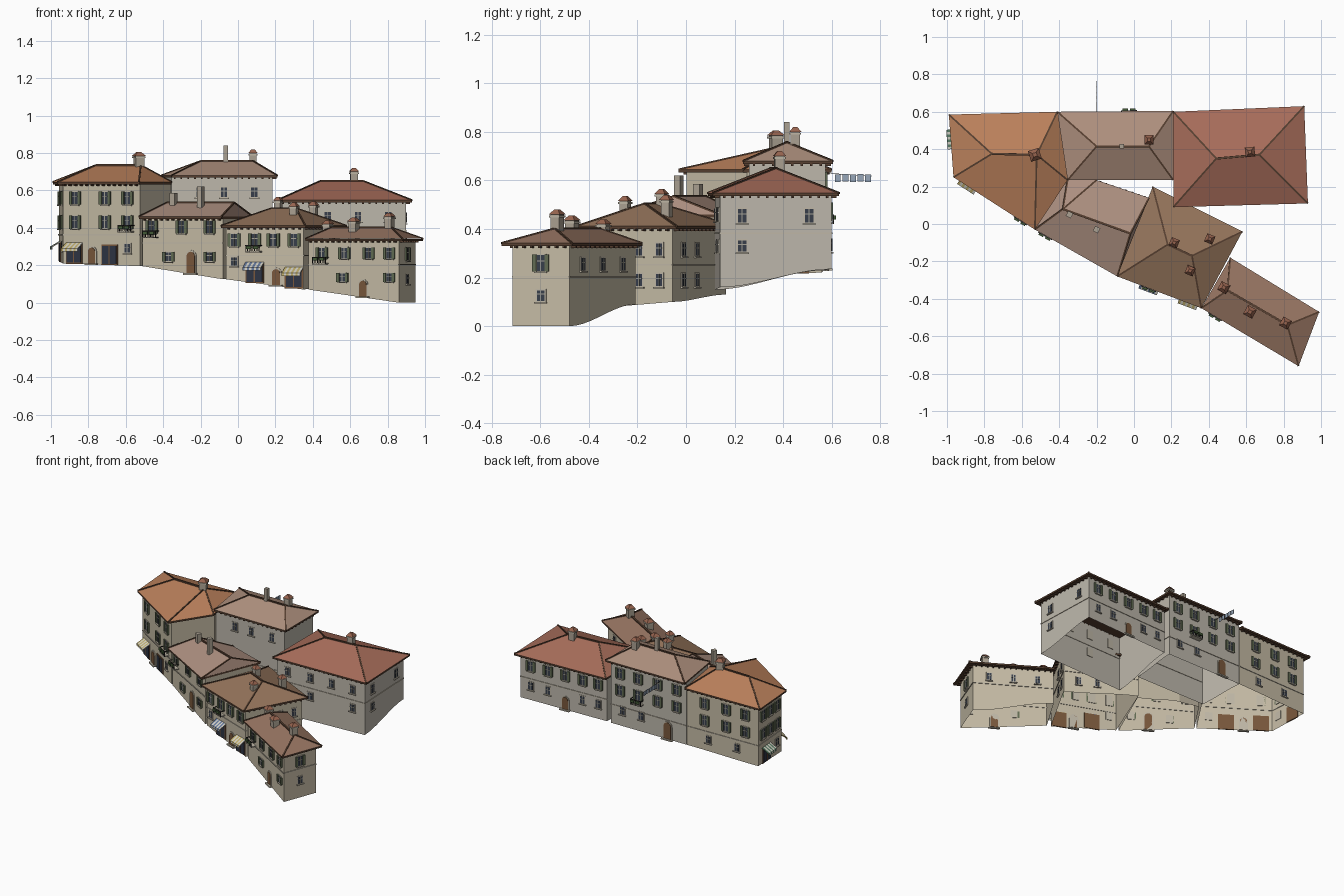
import bpy, bmesh, math
from mathutils import Vector

if "Cube" in bpy.data.objects:
    bpy.data.objects.remove(bpy.data.objects["Cube"])

parts = {}
def lin(c): return tuple((v / 255) ** 2.2 for v in c) + (1,)

def solid(part, col, a, b):
    """Closed solid between two rings of points, gathered by part name."""
    bm = parts.setdefault(part, (bmesh.new(), col))[0]
    va, vb = [bm.verts.new(p) for p in a], [bm.verts.new(p) for p in b]
    n = len(a)
    for i in range(n):
        j = (i + 1) % n
        bm.faces.new((va[i], va[j], vb[j], vb[i]))
    bm.faces.new(va[::-1]); bm.faces.new(vb)

def box(part, col, c, s, ang=0, top=1.0):
    ca, sa = math.cos(ang), math.sin(ang)
    def ring(z, k):
        return [(c[0] + k*(u*s[0]*ca - v*s[1]*sa), c[1] + k*(u*s[0]*sa + v*s[1]*ca), z)
                for u, v in ((-.5, -.5), (.5, -.5), (.5, .5), (-.5, .5))]
    solid(part, col, ring(c[2], 1), ring(c[2] + s[2], top))

def beam(part, col, p, q, w, h):
    p, q = Vector(p), Vector(q)
    s = (q - p).cross(Vector((0, 0, 1))).normalized() * w / 2
    u = Vector((0, 0, h))
    solid(part, col, [p-s-u, p+s-u, p+s+u, p-s+u], [q-s-u, q+s-u, q+s+u, q-s+u])

STONE, GLASS, GREEN, WOOD = (190, 182, 165), (58, 64, 76), (98, 108, 84), (120, 88, 62)
IRON, TRIM, WHITE, FRAME = (45, 42, 42), (88, 66, 52), (215, 212, 200), (165, 162, 150)

class Wall:
    """One facade: s runs along it, d points outwards, z is up."""
    def __init__(self, p, q, zp, zq):
        self.p, self.L = p, (q - p).length
        self.t = (q - p) / self.L
        self.n = Vector((self.t.y, -self.t.x))
        self.zp, self.zq, self.q = zp, zq, q
    def base(self, s):
        f = s / self.L
        if self.n.y > -.3: f = f*f*(3 - 2*f)
        return self.zp + (self.zq - self.zp) * f
    def at(self, s, d, z):
        v = self.p + self.t*s + self.n*d
        return (v.x, v.y, z)
    def x(self, x): return (x - self.p.x) / (self.q.x - self.p.x) * self.L
    def plate(self, part, col, s, z, w, h, d0, d1):
        pts = [(s-w/2, z), (s+w/2, z), (s+w/2, z+h), (s-w/2, z+h)]
        solid(part, col, [self.at(a, d0, b) for a, b in pts], [self.at(a, d1, b) for a, b in pts])
    def window(self, s, z, w=.034, h=.064, shut=True):
        z -= h/2
        self.plate("window_surrounds", STONE, s, z-.006, w+.012, h+.012, -.004, .003)
        self.plate("window_glass", GLASS, s, z, w, h, 0, .005)
        self.plate("window_mullions", FRAME, s, z, .004, h, 0, .007)
        self.plate("window_mullions", FRAME, s, z+h*.6, w, .004, 0, .007)
        self.plate("window_sills", STONE, s, z-.01, w+.02, .006, 0, .011)
        if shut:
            for k in (-1, 1):
                self.plate("shutters", GREEN, s+k*(w*.75+.002), z-.003, w*.48, h+.006, 0, .009)
    def door(self, s, w=.045, h=.09):
        z = self.base(s)
        for part, col, g, d in (("door_surrounds", STONE, .008, .004), ("doors", WOOD, 0, .007)):
            pts = [(s-w/2-g, z), (s+w/2+g, z)] + [
                (s+(w/2+g)*math.cos(i*math.pi/8), z+h-w/2+(w/2+g)*math.sin(i*math.pi/8)) for i in range(9)]
            solid(part, col, [self.at(a, -.004, b) for a, b in pts], [self.at(a, d, b) for a, b in pts])
        self.plate("door_steps", STONE, s, z-.004, w+.03, .009, 0, .018)
    def shop(self, s, col=None, w=.09, h=.095):
        z = self.base(s) + .006
        self.plate("shop_surrounds", WOOD, s, z-.006, w+.014, h+.014, -.004, .004)
        self.plate("shop_windows", (50, 56, 70), s, z, w, h, 0, .007)
        self.plate("shop_posts", WOOD, s, z, .006, h, 0, .009)
        if col:                                       # striped awning
            n, W = 8, w + .015
            for i in range(n):
                prof = [(0, z+h+.012), (.05, z+h-.018), (.05, z+h-.034), (.046, z+h-.034), (.046, z+h-.022), (0, z+h+.006)]
                a, b = s - W/2 + W*i/n, s - W/2 + W*(i+1)/n
                solid("awning_white_stripes" if i % 2 else "awning_stripes_%d_%d" % col[:2], WHITE if i % 2 else col,
                      [self.at(a, d, v) for d, v in prof], [self.at(b, d, v) for d, v in prof])
    def balcony(self, s, z, w=.08):
        self.plate("balcony_slabs", STONE, s, z, w, .007, 0, .035)
        self.plate("balcony_rails", IRON, s, z+.036, w, .004, .031, .035)
        for i in range(9):
            self.plate("balcony_rails", IRON, s - w/2 + w*i/8, z, .003, .038, .031, .035)
        for k in (-1, 1):
            self.plate("balcony_rails", IRON, s + k*w/2, z+.036, .004, .004, 0, .035)
            self.plate("balcony_plants", (70, 92, 58), s + k*w*.25, z+.02, w*.35, .016, .035, .044)
    def grid(self, ts, zs, **k):
        for t in ts:
            for z in zs: self.window(t*self.L, z, **k)

def inset(pts, ds):
    """Move each edge of the outline inwards by its own distance."""
    out, n = [], len(pts)
    for i in range(n):
        a, b, c = Vector(pts[i-1]), Vector(pts[i]), Vector(pts[(i+1) % n])
        u, v = (b-a).normalized(), (c-b).normalized()
        p = a + Vector((-u.y, u.x))*ds[i-1]
        q = b + Vector((-v.y, v.x))*ds[i]
        w = q - p
        out.append(p + u*((w.x*v.y - w.y*v.x) / (u.x*v.y - u.y*v.x)))
    return out

def building(name, pts, bases, ds, ez, ridge, rz, idx, wcol, rcol, band):
    n = len(pts)
    # open wall shell following the sloping street
    P = inset(pts, ds)
    walls = [Wall(P[i], P[(i+1) % n], bases[i], bases[(i+1) % n]) for i in range(n)]
    bm = parts.setdefault(name + "_walls", (bmesh.new(), wcol))[0]
    for i, w in enumerate(walls):
        N = 10
        lo = [bm.verts.new(w.at(w.L*k/N, 0, w.base(w.L*k/N))) for k in range(N+1)]
        hi = [bm.verts.new(w.at(w.L*k/N, 0, ez-.008)) for k in range(N+1)]
        for k in range(N): bm.faces.new((lo[k], lo[k+1], hi[k+1], hi[k]))
        if ds[i] > .015:                              # string course and eave brackets
            w.plate("string_courses", STONE, w.L/2, band, w.L, .006, -.003, .004)
            m = int(w.L/.035)
            for k in range(m):
                w.plate("eave_brackets", TRIM, w.L*(k+.5)/m, ez-.02, .009, .01, 0, .022)
    bmesh.ops.remove_doubles(bm, verts=bm.verts, dist=1e-5)
    # hipped roof
    bm = parts.setdefault(name + "_roof", (bmesh.new(), rcol))[0]
    low = [bm.verts.new((*p, ez)) for p in pts]
    top = [bm.verts.new((*r, rz)) for r in ridge]
    for i in range(n):
        j = (i+1) % n
        f = [low[i], low[j], top[idx[j]]] + ([top[idx[i]]] if idx[i] != idx[j] else [])
        bm.faces.new(f)
        beam("ridge_tiles", TRIM, (*pts[i], ez), (*ridge[idx[i]], rz), .009, .004)
    beam("ridge_tiles", TRIM, (*ridge[0], rz), (*ridge[1], rz), .012, .005)
    solid("eave_boards", TRIM, [(*p, ez-.012) for p in pts], [(*p, ez-.0005) for p in pts])
    return walls

W1, W2 = (196, 186, 164), (188, 182, 170)
A = building("corner_house", [(-.99, .585), (-.965, .25), (-.53, -.03), (-.355, .235), (-.41, .60)],
             [.22, .21, .195, .20, .23], [.03, .03, .012, .002, .03], .645,
             [(-.76, .375), (-.52, .37)], .735, [0, 0, 1, 1, 1], W1, (186, 128, 92), .36)
B = building("back_middle_house", [(-.41, .60), (-.355, .235), (.21, .235), (.21, .605)],
             [.23, .2, .2, .23], [.002, .025, .025, .03], .68,
             [(-.20, .415), (.08, .415)], .757, [0, 0, 1, 1], W2, (172, 142, 124), .36)
C = building("back_right_house", [(.21, .60), (.21, .09), (.93, .11), (.91, .63)],
             [.23, .15, .16, .235], [.012, .03, .03, .03], .548,
             [(.44, .35), (.67, .37)], .65, [0, 0, 1, 1], W2, (165, 108, 90), .38)
D = building("front_left_house", [(-.53, -.03), (-.09, -.28), (.08, .14), (-.2, .235), (-.355, .235)],
             [.195, .125, .15, .18, .2], [.03, .002, .02, .02, .002], .46,
             [(-.38, .08), (-.02, -.05)], .535, [0, 1, 1, 0, 0], W1, (172, 143, 128), .315)
E = building("front_middle_house", [(-.09, -.28), (.36, -.45), (.58, -.04), (.10, .20)],
             [.125, .07, .1, .13], [.03, .025, .03, .015], .412,
             [(.18, -.11), (.31, -.17)], .505, [0, 1, 1, 0], W1, (148, 116, 92), .25)
F = building("front_right_house", [(.36, -.45), (.88, -.76), (.99, -.47), (.515, -.18)],
             [.07, 0, 0, .09], [.03, .035, .03, .002], .342,
             [(.50, -.355), (.82, -.54)], .402, [0, 1, 1, 0], W1, (150, 116, 98), .20)

def row(w, xs, z, **k):
    for x in xs: w.window(w.x(x), z, **k)

YEL, BLU, GRN = (196, 178, 112), (104, 124, 160), (92, 128, 104)
# front facades
a, d, e, f = A[1], D[0], E[0], F[0]
row(a, (-.87, -.71, -.59), .56); row(a, (-.87, -.71, -.59), .43)
a.balcony(a.x(-.59), .375); a.shop(a.x(-.875), YEL); a.door(a.x(-.78)); a.shop(a.x(-.685)); row(a, (-.59,), .29, h=.045, shut=False)
row(d, (-.46, -.30, -.15), .405); d.balcony(d.x(-.46), .345); d.door(d.x(-.25), .05, .12)
row(d, (-.37, -.15), .245, h=.045)
row(e, (-.02, .09, .19, .30), .335); e.balcony(e.x(.09), .268); e.shop(e.x(.09), BLU); e.door(e.x(.205)); e.shop(e.x(.3), YEL)
row(e, (-.02,), .22, h=.045, shut=False)
row(f, (.45, .57, .70, .81), .265, h=.056); f.balcony(f.x(.45), .205); f.door(f.x(.67)); row(f, (.56, .81), .135, h=.042)
# left end with awning
A[0].grid((.2, .5, .8), (.56, .43)); A[0].shop(A[0].L*.35, GRN); A[0].grid((.8,), (.3,), h=.045, shut=False)
# back facades
A[4].grid((.25, .55, .82), (.56, .44)); A[4].grid((.3, .7), (.31,), h=.045, shut=False)
B[3].grid((.12, .36, .62, .87), (.6, .48)); B[3].grid((.15, .4), (.34,), h=.05, shut=False)
B[3].balcony(B[3].L*.36, .42); B[3].door(B[3].L*.75, .055, .12)
C[3].grid((.12, .32, .52, .72, .9), (.475,)); C[3].grid((.12, .32, .72, .9), (.335,), h=.05, shut=False); C[3].door(C[3].L*.52)
# right ends and courtyard sides
C[2].grid((.2, .8), (.455,), h=.055, shut=False); C[2].grid((.2,), (.33,), h=.045, shut=False)
C[1].grid((.12, .38, .62, .86), (.46,), h=.05, shut=False); C[1].grid((.38, .86), (.33,), h=.045, shut=False)
B[1].grid((.28, .52, .82), (.59,), h=.05, shut=False)
E[1].grid((.62, .85), (.315, .19), h=.05, w=.028, shut=False)
E[2].grid((.2, .45), (.315, .19), h=.05, w=.028, shut=False)
F[1].grid((.5,), (.26,)); F[1].grid((.5,), (.125,), h=.045, shut=False)
F[2].grid((.2, .5, .8), (.255,), h=.05, w=.028, shut=False)

# chimneys
for x, y, z, w, r in ((-.53, .37, .805, .046, .3), (-.065, .415, .84, .024, 0), (.08, .45, .82, .038, 0),
                      (.62, .385, .72, .04, .1), (-.2, -.03, .62, .03, -.5), (-.345, .05, .585, .03, -.5),
                      (.215, -.10, .565, .036, -.4), (.405, -.08, .54, .036, -.4), (.30, -.25, .535, .036, -.4),
                      (.48, -.34, .44, .04, -.5), (.62, -.47, .455, .042, -.5), (.81, -.53, .48, .04, -.5)):
    box("chimney_stacks", (170, 160, 145), (x, y, z-.17), (w, w, .15), r)
    if w > .03:
        box("chimney_collars", STONE, (x, y, z-.032), (w*1.25, w*1.25, .008), r)
        box("chimney_caps", (150, 100, 80), (x, y, z-.02), (w*1.3, w*1.3, .02), r, .35)
    else:
        box("chimney_stacks", (170, 160, 145), (x, y, z-.03), (w, w, .03), r)

# washing line behind the back house
beam("washing_line", IRON, (-.2, .57, .63), (-.2, .765, .618), .002, .001)
for i in range(5):
    box("washing", (150, 166, 184), (-.2, .625 + i*.031, .594 + .002*(i % 2)), (.003, .024, .03))

for name, (bm, col) in parts.items():
    bmesh.ops.recalc_face_normals(bm, faces=bm.faces) if not name.endswith(("_walls", "_roof")) else None
    me = bpy.data.meshes.new(name)
    bm.to_mesh(me); bm.free()
    ob = bpy.data.objects.new(name, me)
    bpy.context.collection.objects.link(ob)
    mat = bpy.data.materials.new(name)
    mat.diffuse_color = lin(col)
    mat.use_nodes = True
    mat.node_tree.nodes["Principled BSDF"].inputs["Base Color"].default_value = mat.diffuse_color
    me.materials.append(mat)
